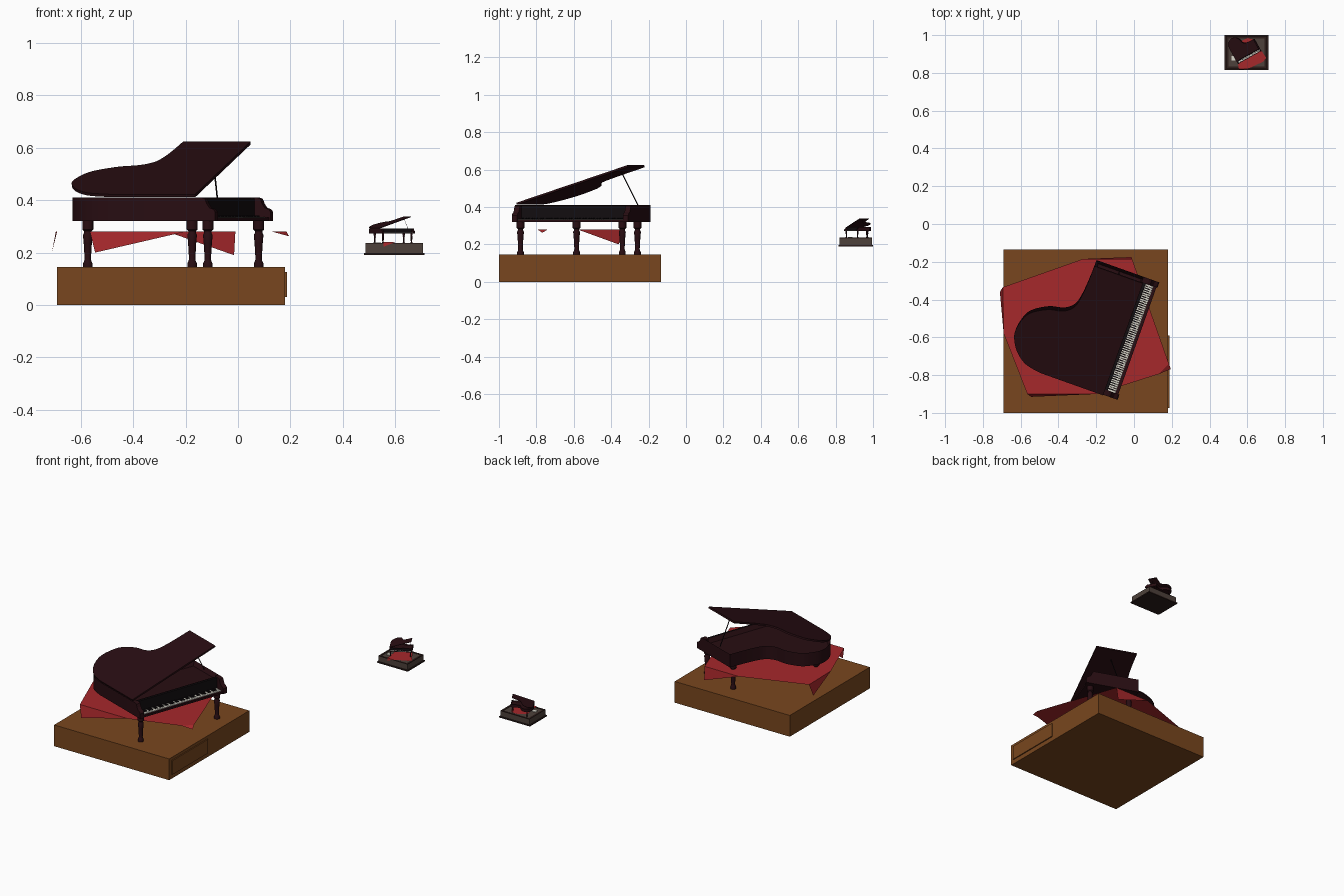
import bpy, bmesh, math
from mathutils import Matrix, Vector

if "Cube" in bpy.data.objects:
    bpy.data.objects.remove(bpy.data.objects["Cube"])


def mat(name, c):
    m = bpy.data.materials.new(name)
    m.diffuse_color = (*c, 1)
    m.use_nodes = True
    m.node_tree.nodes["Principled BSDF"].inputs["Base Color"].default_value = m.diffuse_color
    return m


WOOD = mat("wood", (0.19, 0.062, 0.013))
LACQUER = mat("dark_lacquer", (0.021, 0.004, 0.006))
BLACK = mat("black", (0.006, 0.004, 0.005))
IVORY = mat("ivory", (0.7, 0.68, 0.6))
RED = mat("red_cloth", (0.38, 0.021, 0.024))
STONE = mat("stone", (0.075, 0.053, 0.043))
FRAME = mat("frame", (0.025, 0.012, 0.01))
IDENT = Matrix.Identity(4)


def finish(bm, name, m, M=IDENT, smooth=False):
    bmesh.ops.recalc_face_normals(bm, faces=bm.faces)
    me = bpy.data.meshes.new(name)
    bm.to_mesh(me)
    bm.free()
    me.materials.append(m)
    ob = bpy.data.objects.new(name, me)
    bpy.context.collection.objects.link(ob)
    ob.matrix_world = M
    if smooth:
        bpy.ops.object.select_all(action='DESELECT')
        ob.select_set(True)
        bpy.context.view_layer.objects.active = ob
        bpy.ops.object.shade_smooth_by_angle(angle=math.radians(35))
    return ob


def add_box(bm, lo, hi):
    lo, hi = Vector(lo), Vector(hi)
    d = hi - lo
    bmesh.ops.create_cube(bm, size=1, matrix=Matrix.Translation((lo + hi) / 2) @ Matrix.Diagonal((*d, 1)))


def boxes(name, m, items, M=IDENT):
    bm = bmesh.new()
    for lo, hi in items:
        add_box(bm, lo, hi)
    return finish(bm, name, m, M)


def add_prism(bm, pts, offset):
    """Extrude a closed loop of 3D points; returns the far cap."""
    face = bm.faces.new([bm.verts.new(p) for p in pts])
    ext = bmesh.ops.extrude_face_region(bm, geom=[face], use_keep_orig=True)["geom"]
    bmesh.ops.translate(bm, vec=offset, verts=[g for g in ext if isinstance(g, bmesh.types.BMVert)])
    return [g for g in ext if isinstance(g, bmesh.types.BMFace)][0]


def spline(p, n=5):
    """Catmull-Rom through the control points."""
    p = [Vector(q) for q in p]
    out = []
    for i in range(len(p) - 1):
        a, b, c, d = p[max(i - 1, 0)], p[i], p[i + 1], p[min(i + 2, len(p) - 1)]
        for j in range(n):
            t = j / n
            out.append(0.5 * (2 * b + (c - a) * t + (2 * a - 5 * b + 4 * c - d) * t * t
                              + (3 * b - a - 3 * c + d) * t ** 3))
    return out + [p[-1]]


# Case outline seen from above: x runs bass to treble, y from keyboard to tail
SIDE = spline([(.66, .353), (.564, .356), (.471, .364), (.406, .382), (.366, .43), (.345, .51), (.29, .594),
               (.22, .626), (.148, .63), (.07, .588), (.018, .52), (0, .43)])
OUTLINE = [Vector((0, .08)), Vector((.66, .08))] + SIDE
LEG = [(0, 0), (.018, 0), (.018, .014), (.014, .022), (.012, .03), (.0155, .09), (.0185, .122), (.014, .13),
       (.014, .137), (.021, .143), (.021, .178), (0, .178)]
ARM = [(0, .175), (0, .21), (.008, .22), (.024, .226), (.034, .24), (.042, .26), (.055, .265), (.09, .265), (.09, .175)]


def piano(pre, M):
    # Case with a recessed soundboard
    bm = bmesh.new()
    top = add_prism(bm, [(p.x, p.y, .175) for p in OUTLINE], (0, 0, .09))
    bmesh.ops.inset_region(bm, faces=[top], thickness=.016, use_even_offset=True)
    bmesh.ops.translate(bm, vec=(0, 0, -.03), verts=top.verts)
    finish(bm, pre + "case", LACQUER, M, True)
    # Key arms
    bm = bmesh.new()
    for x in (0, .63):
        add_prism(bm, [(x, y, z) for y, z in ARM], (.03, 0, 0))
    finish(bm, pre + "key_arms", LACQUER, M)
    # Key bed and fallboard
    boxes(pre + "key_bed", LACQUER, [((.028, .006, .175), (.632, .085, .183)), ((.028, .006, .18), (.632, .02, .188))], M)
    boxes(pre + "fallboard", BLACK, [((.028, .066, .183), (.632, .082, .262))], M)
    # Keys
    w = .6 / 52
    boxes(pre + "white_keys", IVORY,
          [((.03 + i * w, .022, .182), (.03 + (i + .9) * w, .068, .191)) for i in range(52)], M)
    boxes(pre + "black_keys", BLACK,
          [((.03 + (i + .7) * w, .038, .188), (.03 + (i + 1.25) * w, .068, .196))
           for i in range(51) if i % 7 in (0, 2, 3, 5, 6)], M)
    # Raised lid, hinged on the bass side
    bm = bmesh.new()
    add_prism(bm, [(p.x, p.y, 0) for p in OUTLINE], (0, 0, .011))
    tilt = Matrix.Translation((0, 0, .267)) @ Matrix.Rotation(math.radians(-17.7), 4, 'Y')
    finish(bm, pre + "lid", LACQUER, M @ tilt, True)
    # Lid prop
    a, b = Vector((.64, .219, .26)), Vector((.548, .207, .442))
    bm = bmesh.new()
    bmesh.ops.create_cone(bm, cap_ends=True, segments=8, radius1=.003, radius2=.003, depth=(b - a).length,
                          matrix=Matrix.Translation((a + b) / 2) @ (b - a).to_track_quat('Z', 'Y').to_matrix().to_4x4())
    finish(bm, pre + "lid_prop", BLACK, M)
    # Turned legs
    for i, (x, y) in enumerate([(.034, .042), (.612, .042), (.163, .574), (.603, .308)]):
        bm = bmesh.new()
        vs = [bm.verts.new((r, 0, z)) for r, z in LEG]
        es = [bm.edges.new(e) for e in zip(vs, vs[1:])]
        bmesh.ops.spin(bm, geom=vs + es, cent=(0, 0, 0), axis=(0, 0, 1), angle=math.tau, steps=16, use_duplicate=False)
        bmesh.ops.remove_doubles(bm, verts=bm.verts, dist=1e-4)
        finish(bm, f"{pre}leg_{i + 1}", LACQUER, M @ Matrix.Translation((x, y, 0)), True)


def cloth(name, flat, z, flaps):
    """Flat sheet whose corners hang down; each flap is (index, index, tip)."""
    bm = bmesh.new()
    vs = [bm.verts.new((x, y, z)) for x, y in flat]
    bm.faces.new(vs)
    for i, j, tip in flaps:
        bm.faces.new((vs[j], vs[i], bm.verts.new(tip)))
    finish(bm, name, RED)


def place(x, y, z, deg, k):
    return Matrix.Translation((x, y, z)) @ Matrix.Rotation(math.radians(deg), 4, 'Z') @ Matrix.Scale(k, 4)


# Large stage with blank side panel
boxes("large_stage", WOOD, [((-.69, -1, 0), (.18, -.135, .145))])
boxes("stage_panel", WOOD, [((.178, -.975, .03), (.187, -.59, .125))])
piano("large_", place(-.087, -.931, .145, 70.4, 1))
cloth("large_cloth",
      [(-.695, -.335), (-.27, -.185), (-.01, -.185), (.185, -.74), (.13, -.795), (-.2, -.9), (-.565, -.9), (-.69, -.58)],
      .28, [(1, 2, (-.015, -.175, .19)), (3, 4, (.195, -.768, .262)), (5, 6, (-.545, -.915, .2)),
            (7, 0, (-.71, -.36, .2))])

# Small stage: foot plate, block and dark top border
boxes("small_foot_plate", FRAME, [((.48, .815, .19), (.712, 1, .198))])
boxes("small_stage", STONE, [((.487, .822, .197), (.705, .994, .235))])
boxes("small_border", FRAME, [((.487, .822, .232), (.5, .994, .237)), ((.692, .822, .232), (.705, .994, .237)),
                              ((.5, .822, .232), (.692, .834, .237)), ((.5, .982, .232), (.692, .994, .237))])
boxes("paper_sheet", IVORY, [((.515, .865, .234), (.545, .89, .239))])
piano("small_", place(.551, .846, .235, 29, .215))
cloth("small_cloth", [(.535, .95), (.6, .985), (.635, .975), (.7, .88), (.685, .86), (.6, .82), (.555, .82)],
      .24, [(5, 6, (.555, .818, .222))])
